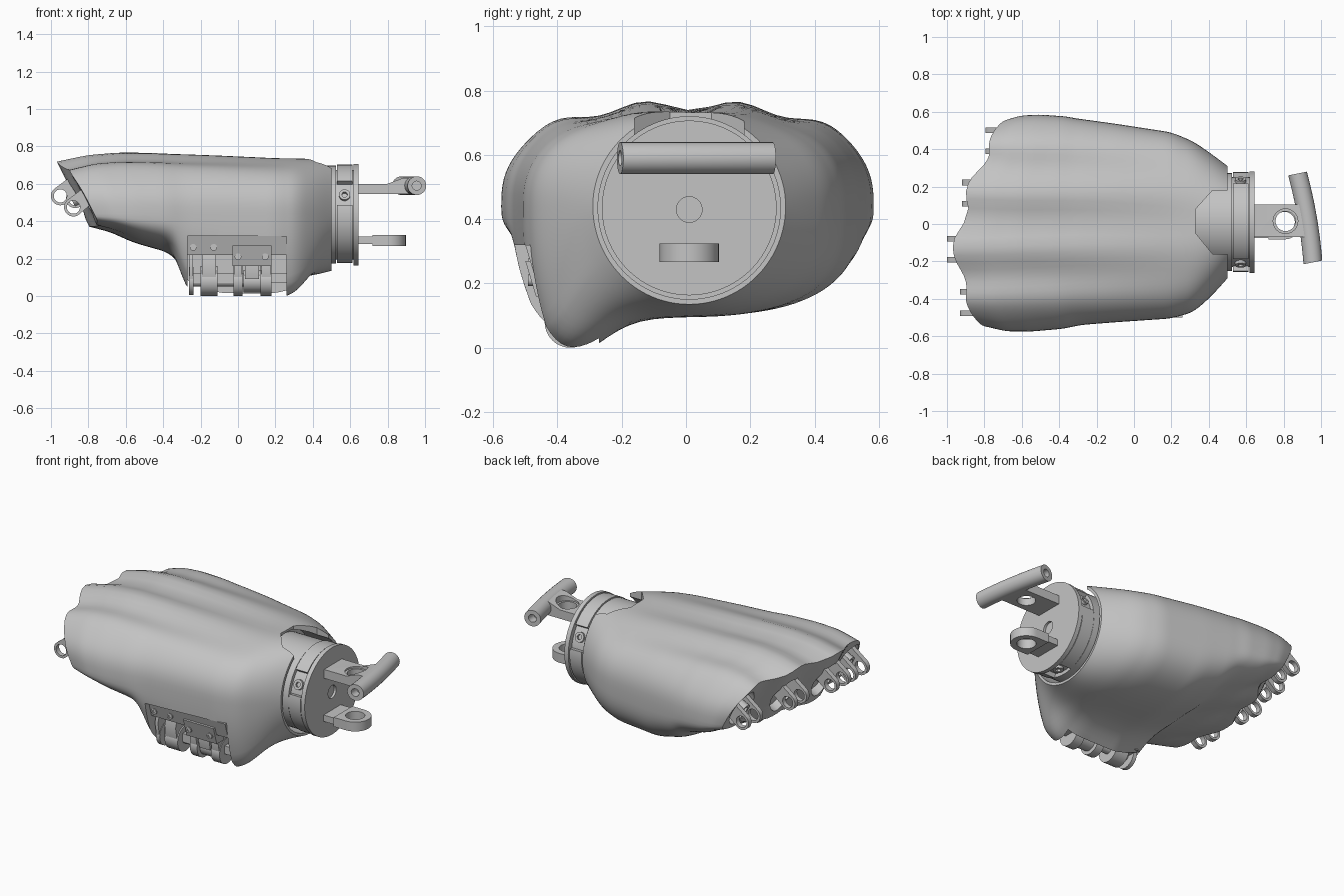
import bpy, bmesh
from math import sin, cos, pi, exp, copysign, radians
from mathutils import Matrix, Vector

if "Cube" in bpy.data.objects:
    bpy.data.objects.remove(bpy.data.objects["Cube"])

grey = bpy.data.materials.new("plain_grey")
grey.use_nodes = True
GREY = (0.55, 0.55, 0.55, 1)
grey.diffuse_color = GREY
grey.node_tree.nodes["Principled BSDF"].inputs["Base Color"].default_value = GREY


# ---- helpers ----
def add_mesh(name, verts, faces):
    bm = bmesh.new()
    vs = [bm.verts.new(v) for v in verts]
    for f in faces:
        bm.faces.new([vs[i] for i in f])
    bmesh.ops.recalc_face_normals(bm, faces=bm.faces)
    me = bpy.data.meshes.new(name)
    bm.to_mesh(me)
    bm.free()
    me.materials.append(grey)
    ob = bpy.data.objects.new(name, me)
    bpy.context.collection.objects.link(ob)
    return ob


def prism(name, pts, axis, lo, hi):
    """Extrude a 2D outline along an axis (0=x, 1=y, 2=z)."""
    def place(p, h):
        return [(h, *p), (p[0], h, p[1]), (*p, h)][axis]
    n = len(pts)
    verts = [place(p, h) for h in (lo, hi) for p in pts]
    sides = [(i, (i + 1) % n, n + (i + 1) % n, n + i) for i in range(n)]
    return add_mesh(name, verts, sides + [tuple(range(n)), tuple(range(n, 2 * n))])


def box(name, a, b):
    outline = [(a[0], a[1]), (b[0], a[1]), (b[0], b[1]), (a[0], b[1])]
    return prism(name, outline, 2, a[2], b[2])


def oval(c, ra, rb=None, n=32, start=0, sweep=2 * pi):
    rb = rb or ra
    return [(c[0] + ra * cos(start + sweep * i / n), c[1] + rb * sin(start + sweep * i / n))
            for i in range(n)]


def disc(name, c, r, axis, lo, hi, n=32):
    return prism(name, oval(c, r, n=n), axis, lo, hi)


def activate(ob):
    bpy.ops.object.select_all(action='DESELECT')
    ob.select_set(True)
    bpy.context.view_layer.objects.active = ob


def cut(ob, cutter):
    mod = ob.modifiers.new("cut", 'BOOLEAN')
    mod.operation = 'DIFFERENCE'
    mod.solver = 'EXACT'
    mod.object = cutter
    activate(ob)
    bpy.ops.object.modifier_apply(modifier=mod.name)
    bpy.data.objects.remove(cutter)


# ---- palm shell: lofted sections, stepped at the fingers ----
# y, eyelet x, eyelet z, top edge x
FINGERS = [(-0.42, -0.88, 0.475, -0.905), (-0.135, -0.95, 0.535, -0.95),
           (0.165, -0.87, 0.52, -0.88), (0.445, -0.745, 0.47, -0.785)]
# x, y min, y max, top, bottom, thumb bulge, squareness
STATIONS = [
    (-0.9, -0.55, 0.56, 0.705, 0.37, 0, 2.8),
    (-0.75, -0.575, 0.58, 0.74, 0.34, 0, 2.7),
    (-0.6, -0.575, 0.585, 0.755, 0.285, 0, 2.6),
    (-0.4, -0.56, 0.575, 0.753, 0.235, 0, 2.6),
    (-0.35, -0.55, 0.565, 0.75, 0.2, 0.02, 2.6),
    (-0.3, -0.54, 0.56, 0.75, 0.16, 0.17, 2.6),
    (-0.1, -0.525, 0.535, 0.745, 0.1, 0.19, 2.6),
    (0.2, -0.505, 0.49, 0.735, 0.095, 0.19, 2.5),
    (0.32, -0.47, 0.44, 0.735, 0.1, 0.16, 2.4),
    (0.42, -0.38, 0.37, 0.735, 0.115, 0.08, 2.2),
    (0.5, -0.29, 0.31, 0.735, 0.135, 0, 2)]
X0, X1, ZC = -0.9, 0.5, 0.44


def linear(x):
    for a, b in zip(STATIONS, STATIONS[1:]):
        if x <= b[0]:
            t = max(0, (x - a[0]) / (b[0] - a[0]))
            return [p + (q - p) * t for p, q in zip(a, b)]
    return STATIONS[-1]


def station(x):
    w = min(0.035, x - X0, X1 - x)
    rows = [linear(x + w * k / 2) for k in range(-2, 3)]
    return [sum(col) / 5 for col in zip(*rows)]


def ripple(y):
    return cos(2 * pi * (y + 0.13) / 0.29)


def end_x(y, z):
    tip = FINGERS[0][3]
    for a, b in zip(FINGERS, FINGERS[1:]):
        t = min(1, max(0, ((y - a[0]) / (b[0] - a[0]) - 0.2) / 0.6))
        tip += (b[3] - a[3]) * t * t * (3 - 2 * t)
    return tip + 0.008 * (1 - ripple(y)) + 0.5 * (0.68 - max(z, 0.36))


def section(x, n=96):
    _, y0, y1, top, bottom, bulge, p = station(x)
    t = (x - X0) / (X1 - X0)
    ring = []
    for i in range(n):
        c, s = cos(2 * pi * i / n), sin(2 * pi * i / n)
        y = (y0 + y1) / 2 + (y1 - y0) / 2 * copysign(abs(c) ** (2 / p), c)
        if s > 0:
            z = ZC + (top - ZC) * s ** (2 / p)
            z += 0.015 * ripple(y) * s * min(1, 1.4 * (1 - t))
        else:
            z = ZC - (ZC - bottom) * abs(s) ** (2 / p - 0.13 * min(1, 4 * (1 - t)))
            z -= bulge * exp(-((y + 0.4) / 0.17) ** 2) * min(1, -2 * s)
        z = max(z, 0)
        ring.append((x + (end_x(y, z) - X0) * (1 - t) ** 4, y, z))
    return ring


N, STEPS = 96, 72
rings = []
first = section(X0)
for k in range(1, 14):
    inner = [(0.005 + (y - 0.005) * k / 14, 0.53 + (z - 0.53) * k / 14) for _, y, z in first]
    rings.append([(end_x(y, z), y, z) for y, z in inner])
rings += [section(X0 + (X1 - X0) * i / STEPS) for i in range(STEPS + 1)]
verts = [v for r in rings for v in r]
faces = [(r * N + i, r * N + (i + 1) % N, (r + 1) * N + (i + 1) % N, (r + 1) * N + i)
         for r in range(len(rings) - 1) for i in range(N)]
faces.append(tuple(range(len(verts) - N, len(verts))))
verts.append((end_x(0.005, 0.53), 0.005, 0.53))
faces += [(i, (i + 1) % N, len(verts) - 1) for i in range(N)]
shell = add_mesh("palm_shell", verts, faces)

# openings: thumb bay, wrist mouth, notch and finger sockets
cut(shell, box("thumb_bay_cutter", (-0.27, -0.8, -0.2), (0.26, -0.27, 0.32)))
cut(shell, disc("mouth_cutter", (0.01, 0.435), 0.284, 0, 0.3, 0.7, 64))
notch = [(0.33, -0.05), (0.33, 0.08), (0.42, 0.18), (0.6, 0.18), (0.6, -0.16), (0.42, -0.16)]
cut(shell, prism("notch_cutter", notch, 2, 0.645, 0.9))
TILT = Matrix.Rotation(-0.464, 4, 'Y')


def on_face(ob, y, z):
    ob.data.transform(Matrix.Translation((end_x(y, z), y, z)) @ TILT)
    return ob


for y, *_ in FINGERS:
    cut(shell, on_face(prism("socket_cutter", oval((0, 0), 0.095, 0.12), 0, -0.1, 0.05), y, 0.515))

# ---- finger lugs: a pair of eyelets and a bored boss per finger ----
IN = Vector((1, 0.8)).normalized()
OUT_ANGLE = radians(128.7)
for i, (y, x, z, _) in enumerate(FINGERS):
    eye = Vector((x, z))
    round_end = oval((x, z), 0.05, n=20, start=OUT_ANGLE, sweep=pi)
    side = Vector((-IN.y, IN.x)) * 0.045
    outline = round_end + [tuple(eye + IN * 0.17 - side), tuple(eye + IN * 0.17 + side)]
    for k in (-1, 1):
        yc = y + 0.057 * k
        lug = prism(f"finger_lug_{i}", outline, 1, yc - 0.015, yc + 0.015)
        cut(lug, disc("eye_cutter", (x, z), 0.035, 1, yc - 0.1, yc + 0.1))
    boss = on_face(disc(f"finger_boss_{i}", (0, 0), 0.036, 0, -0.02, 0.07), y, 0.52)
    cut(boss, on_face(disc("bore_cutter", (0, 0), 0.02, 0, -0.1, 0.03), y, 0.52))

# ---- wrist collar ----
AXIS = (0.01, 0.435)
disc("wrist_core", AXIS, 0.262, 0, 0.29, 0.525, 64)
disc("collar_core", AXIS, 0.24, 0, 0.52, 0.63, 64)
face_plate = disc("collar_face", AXIS, 0.272, 0, 0.618, 0.645, 64)
cut(face_plate, disc("centre_cutter", (0.01, 0.43), 0.04, 0, 0.55, 0.7))
gaps = [25, 155, 270]
for a, b in zip(gaps, gaps[1:] + [385]):
    start, sweep = radians(a + 14), radians(b - a - 28)
    outer = oval(AXIS, 0.267, n=28, start=start, sweep=sweep)
    inner = oval(AXIS, 0.23, n=28, start=start, sweep=sweep)
    prism("collar_band", outer + inner[::-1], 0, 0.53, 0.612)
    screw = disc("collar_screw", (0, 0), 0.03, 0, 0.22, 0.255, 20)
    cut(screw, disc("screw_cutter", (0, 0), 0.016, 0, 0.24, 0.3, 6))
    screw.data.transform(Matrix.Translation((0.57, *AXIS)) @ Matrix.Rotation(radians(a), 4, 'X')
                         @ Matrix.Rotation(pi / 2, 4, 'Z'))

# ---- upper arm with curved crossbar, and lower tongue ----
arm = prism("upper_arm", [(0.64, 0.545), (0.92, 0.545), (0.92, 0.63), (0.88, 0.63),
                          (0.8, 0.6), (0.64, 0.6)], 1, -0.07, 0.105)
cut(arm, disc("arm_rim_cutter", (0.81, 0.015), 0.066, 2, 0.59, 0.8))
cut(arm, disc("arm_hole_cutter", (0.81, 0.015), 0.053, 2, 0.4, 0.8))
verts = []
for k in range(17):
    y = -0.205 + 0.475 * k / 16
    x = 0.932 - 0.16 * y - 0.2 * y * y
    verts += [(a, y + 0.2 * (a - x), b) for a, b in oval((x, 0.59), 0.05, n=24)]
faces = [(r * 24 + i, r * 24 + (i + 1) % 24, r * 24 + 24 + (i + 1) % 24, r * 24 + 24 + i)
         for r in range(16) for i in range(24)]
faces += [tuple(range(24)), tuple(range(16 * 24, 17 * 24))]
bar = add_mesh("crossbar", verts, faces)
for x, y in ((0.955, -0.205), (0.875, 0.27)):
    cut(bar, disc("bar_bore_cutter", (x, 0.59), 0.024, 1, y - 0.05, y + 0.05, 20))

prism("lower_tongue_arm", [(0.64, -0.075), (0.73, -0.075), (0.73, 0.095), (0.64, 0.095)],
      2, 0.277, 0.317)
rim = oval((0.805, 0.01), 0.092, n=28, start=-pi / 2, sweep=pi)
tongue = prism("lower_tongue", [(0.72, -0.082)] + rim + [(0.805, 0.102), (0.72, 0.102)],
               2, 0.267, 0.325)
cut(tongue, disc("tongue_cutter", (0.805, 0.01), 0.055, 2, 0.2, 0.4))

# ---- thumb hinge ----
prism("thumb_mount", [(-0.5, 0.32), (-0.47, 0.22), (-0.26, 0.22), (-0.26, 0.32)], 0, -0.27, 0.26)
prism("thumb_front_plate", [(-0.5, 0.27), (-0.467, 0.16), (-0.4, 0.16), (-0.4, 0.27)],
      0, -0.03, 0.18)
box("thumb_crosspiece", (-0.24, -0.39, 0.07), (0.26, -0.25, 0.12))
web = [(-0.435, 0.09), (-0.45, 0.17), (-0.43, 0.24), (-0.32, 0.24), (-0.3, 0.09)]
PIVOT = (-0.36, 0.08)
for x, width, r in ((-0.25, 0.025, 0.075), (-0.155, 0.09, 0.08), (0, 0.05, 0.08),
                    (0.075, 0.09, 0.06), (0.15, 0.06, 0.08)):
    disc("thumb_barrel", PIVOT, r, 0, x - width / 2, x + width / 2)
    prism("thumb_web", web, 0, x - width * 0.42, x + width * 0.42)
disc("thumb_pin", PIVOT, 0.03, 0, -0.26, 0.18)
for x, z, y in ((-0.24, 0.26, -0.485), (-0.13, 0.26, -0.485), (0, 0.21, -0.486), (0.145, 0.21, -0.486)):
    head = disc("thumb_screw", (x, z), 0.018, 1, y - 0.006, y + 0.04, 20)
    cut(head, disc("hex_cutter", (x, z), 0.01, 1, y - 0.05, y, 6))

# ---- shading ----
for ob in list(bpy.context.collection.objects):
    if ob.type == 'MESH' and grey.name in ob.data.materials:
        activate(ob)
        bpy.ops.object.shade_smooth_by_angle(angle=radians(32))
